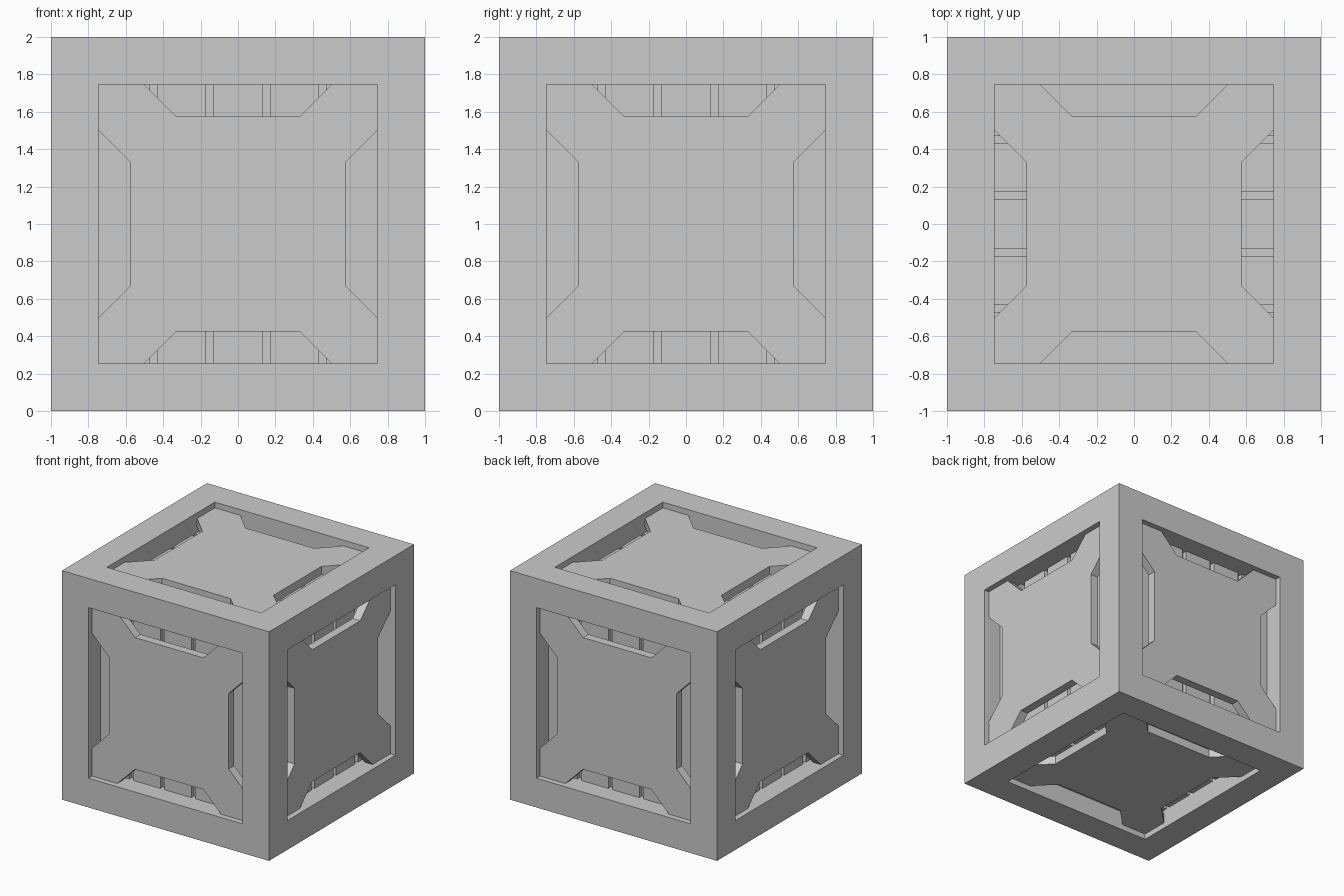
import bpy, bmesh
from math import radians
from mathutils import Matrix, Vector

if "Cube" in bpy.data.objects:
    bpy.data.objects.remove(bpy.data.objects["Cube"])

OPEN = 0.745      # half width of each opening
CENTRE = Matrix.Translation((0, 0, 1))


def make_object(name, bm):
    bmesh.ops.recalc_face_normals(bm, faces=bm.faces)
    mesh = bpy.data.meshes.new(name)
    bm.to_mesh(mesh)
    bm.free()
    obj = bpy.data.objects.new(name, mesh)
    bpy.context.collection.objects.link(obj)
    return obj


# Frame: cube with a square recess sunk into every side
bm = bmesh.new()
bmesh.ops.create_cube(bm, size=2)
sides = bm.faces[:]
bmesh.ops.inset_individual(bm, faces=sides, thickness=1 - OPEN, depth=0, use_even_offset=True)
sunk = bmesh.ops.extrude_discrete_faces(bm, faces=sides)["faces"]
for face in sunk:
    centre = face.calc_center_median()
    bmesh.ops.translate(bm, verts=face.verts, vec=-0.21 * centre.normalized())
bm.transform(CENTRE)
make_object("frame", bm)


# Boards: five vertical planks behind the front opening
def board_mesh():
    bm = bmesh.new()
    spans = [(-OPEN, -0.47), (-0.43, -0.17), (-0.13, 0.13), (0.17, 0.43), (0.47, OPEN)]
    for a, b in spans:
        bmesh.ops.create_cube(bm, size=1, matrix=Matrix.Translation(((a + b) / 2, -0.80, 0))
                              @ Matrix.Diagonal((b - a, 0.06, 2 * OPEN, 1)))
    return bm


# Panel: square plate with a trapezoid notch in each edge
def panel_mesh():
    bm = bmesh.new()
    edge = [(OPEN, OPEN), (0.5, OPEN), (0.33, 0.575), (-0.33, 0.575), (-0.5, OPEN)]
    verts = []
    for k in range(4):
        turn = Matrix.Rotation(radians(90 * k), 2)
        for p in edge:
            q = turn @ Vector(p)
            verts.append(bm.verts.new((q.x, -0.95, q.y)))
    face = bm.faces.new(verts)
    new = bmesh.ops.extrude_face_region(bm, geom=[face], use_keep_orig=True)["geom"]
    bmesh.ops.translate(bm, vec=(0, 0.075, 0),
                        verts=[v for v in new if isinstance(v, bmesh.types.BMVert)])
    return bm


# Repeat both on all six sides; top and bottom planks run along x
quarter = Matrix.Rotation(radians(90), 4, "Z")
turns = {
    "front": Matrix.Identity(4),
    "right": quarter,
    "back": quarter @ quarter,
    "left": quarter @ quarter @ quarter,
    "top": quarter @ Matrix.Rotation(radians(-90), 4, "X"),
    "bottom": quarter @ Matrix.Rotation(radians(90), 4, "X"),
}
for side, turn in turns.items():
    for part, build in (("boards", board_mesh), ("panel", panel_mesh)):
        bm = build()
        bm.transform(CENTRE @ turn)
        make_object(f"{side}_{part}", bm)
